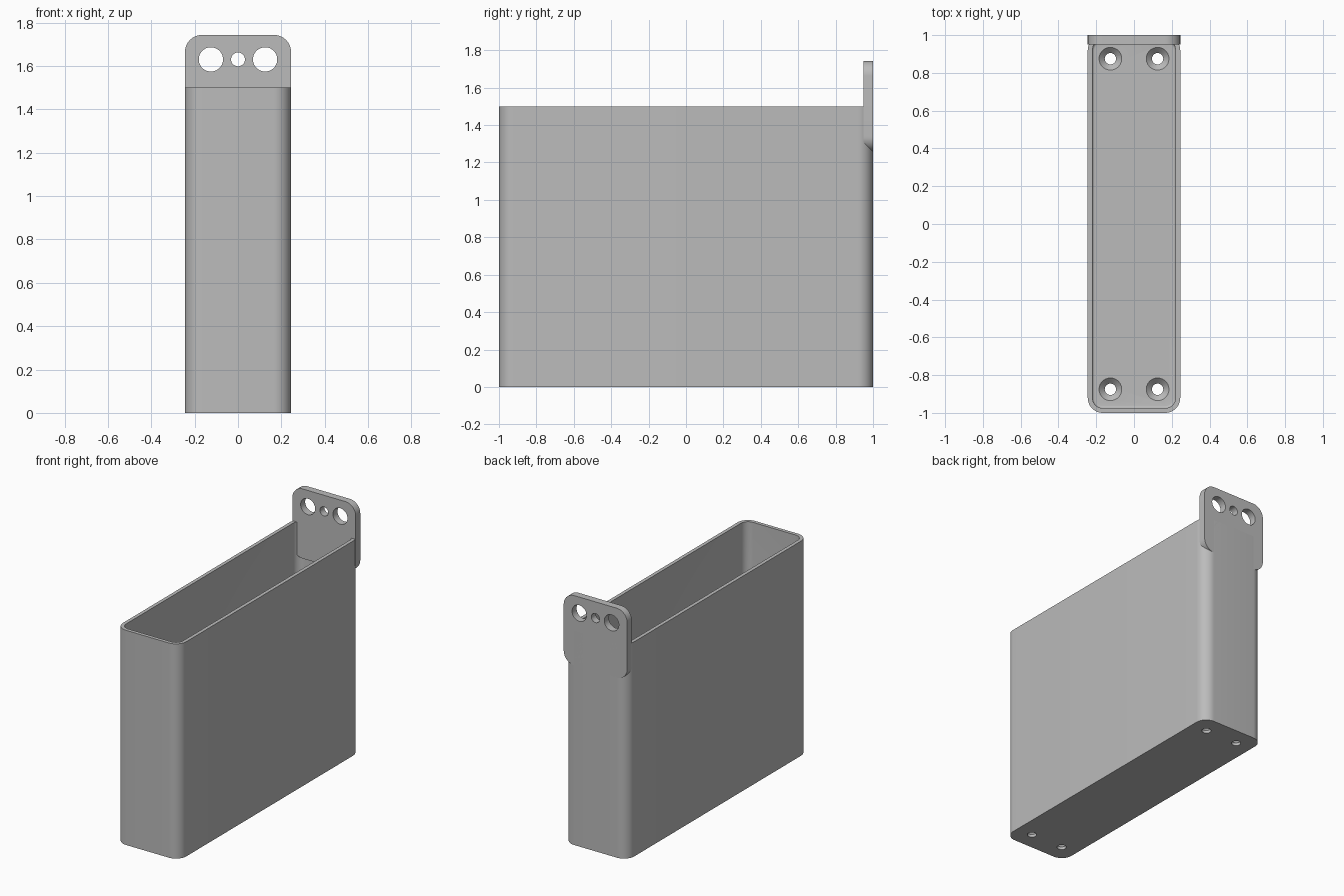
import bpy, bmesh
from math import pi, cos, sin
from mathutils import Matrix, Vector

scene_cube = bpy.data.objects.get("Cube")
if scene_cube:
    bpy.data.objects.remove(scene_cube, do_unlink=True)

grey = bpy.data.materials.new("plain_grey")
grey.use_nodes = True
colour = (0.5, 0.5, 0.5, 1)
grey.diffuse_color = colour
grey.node_tree.nodes["Principled BSDF"].inputs["Base Color"].default_value = colour

HALF_W, HALF_L, HEIGHT = 0.245, 1.0, 1.5
RADIUS, WALL, FLOOR, PLATE = 0.08, 0.025, 0.05, 0.05


def finish(name, bm):
    bmesh.ops.recalc_face_normals(bm, faces=bm.faces)
    mesh = bpy.data.meshes.new(name)
    bm.to_mesh(mesh)
    bm.free()
    mesh.materials.append(grey)
    obj = bpy.data.objects.new(name, mesh)
    bpy.context.collection.objects.link(obj)
    return obj


def rounded_prism(name, hx, hy, r, z0, z1, matrix=Matrix(), foot=0, steps=12):
    """Rounded rectangle extruded along z, with an optional rounded foot edge."""
    bm = bmesh.new()
    ring = []
    corners = [(1, 1), (-1, 1), (-1, -1), (1, -1)]
    for i, (sx, sy) in enumerate(corners):
        for k in range(steps + 1):
            a = (i + k / steps) * pi / 2
            ring.append(bm.verts.new((sx * (hx - r) + r * cos(a),
                                      sy * (hy - r) + r * sin(a), z0)))
    base = bm.faces.new(ring)
    top = bmesh.ops.extrude_face_region(bm, geom=[base], use_keep_orig=True)
    moved = [g for g in top["geom"] if isinstance(g, bmesh.types.BMVert)]
    bmesh.ops.translate(bm, verts=moved, vec=(0, 0, z1 - z0))
    if foot:
        edges = [e for e in bm.edges if all(abs(v.co.z - z0) < 1e-5 for v in e.verts)]
        bmesh.ops.bevel(bm, geom=edges, offset=foot, segments=4, profile=0.5,
                        affect='EDGES')
    bm.transform(matrix)
    return finish(name, bm)


def cone(name, r1, r2, depth, matrix):
    bm = bmesh.new()
    bmesh.ops.create_cone(bm, cap_ends=True, segments=40, radius1=r1, radius2=r2,
                          depth=depth, matrix=matrix)
    return finish(name, bm)


def cut(target, cutter):
    cutter.hide_render = True
    mod = target.modifiers.new("cut", 'BOOLEAN')
    mod.operation, mod.solver, mod.object = 'DIFFERENCE', 'EXACT', cutter
    bpy.context.view_layer.objects.active = target
    bpy.ops.object.modifier_apply(modifier=mod.name)
    bpy.data.objects.remove(cutter, do_unlink=True)


# Open-topped bin
bin_body = rounded_prism("bin_body", HALF_W, HALF_L, RADIUS, 0, HEIGHT)
cut(bin_body, rounded_prism("cavity", HALF_W - WALL, HALF_L - WALL, RADIUS - WALL,
                            FLOOR, HEIGHT + 0.1, foot=0.012))

# Countersunk holes in the floor
for x in (-0.125, 0.125):
    for y in (-0.875, 0.875):
        cut(bin_body, cone("drill", 0.03, 0.03, 0.3, Matrix.Translation((x, y, 0))))
        cut(bin_body, cone("countersink", 0.028, 0.062, 0.034,
                           Matrix.Translation((x, y, FLOOR - 0.015))))

# Square mounting plate with rounded corners, flush with the back
upright = Matrix.Rotation(pi / 2, 4, 'X')
plate = rounded_prism("mounting_plate", HALF_W, HALF_W - 0.002, RADIUS, 0, PLATE,
                      Matrix.Translation((0, HALF_L, HEIGHT)) @ upright)
for x, r in ((-0.125, 0.056), (0, 0.032), (0.125, 0.056)):
    cut(plate, cone("plate_drill", r, r, 0.3,
                    Matrix.Translation((x, HALF_L, 1.63)) @ upright))

# Smooth shading with sharp edges kept
bpy.ops.object.select_all(action='DESELECT')
for obj in (bin_body, plate):
    obj.select_set(True)
bpy.context.view_layer.objects.active = bin_body
bpy.ops.object.shade_smooth_by_angle(angle=pi / 6)
